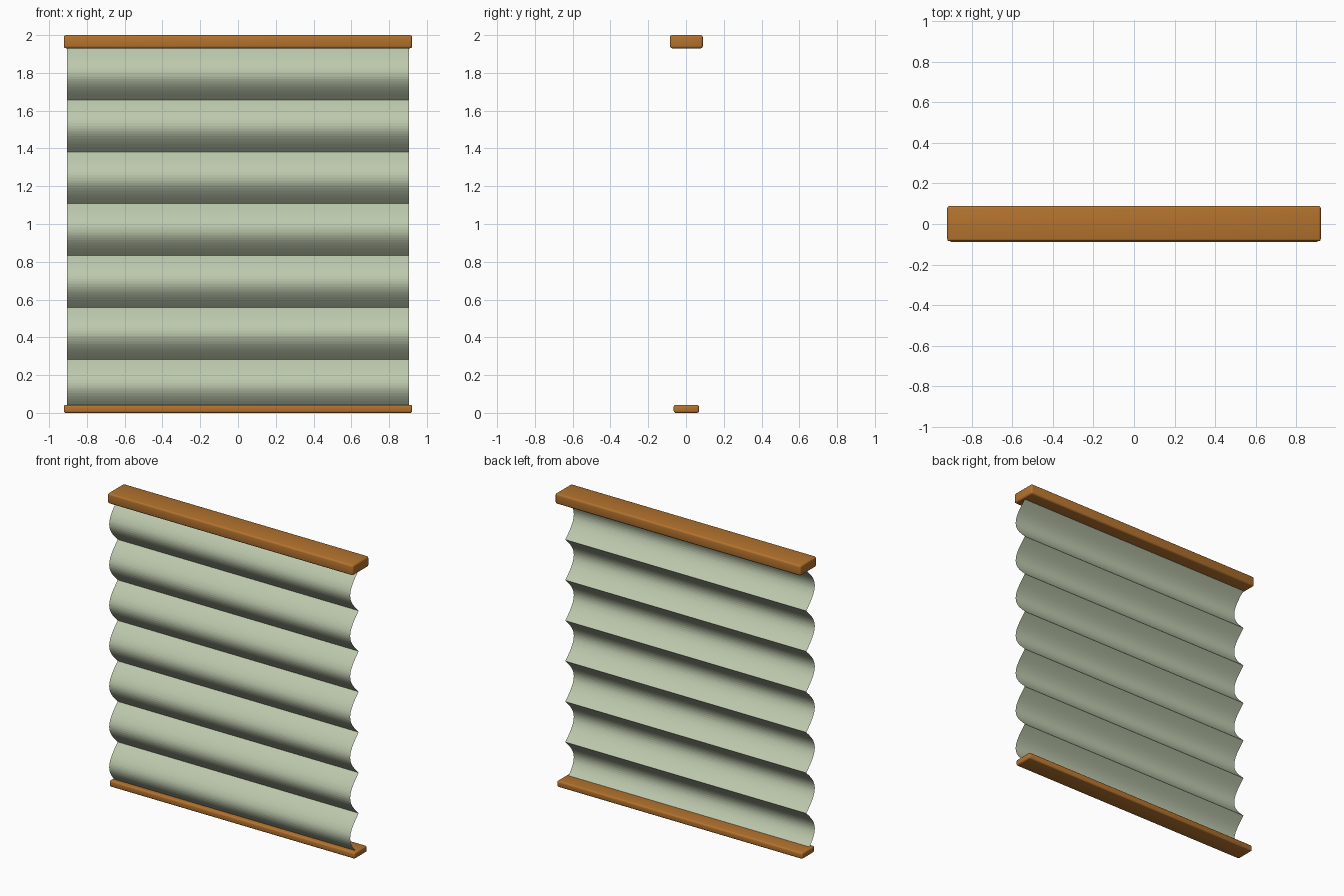
import bpy, bmesh, math

if "Cube" in bpy.data.objects:
    bpy.data.objects.remove(bpy.data.objects["Cube"])


def material(name, rgb):
    m = bpy.data.materials.new(name)
    m.diffuse_color = (*rgb, 1)
    m.use_nodes = True
    m.node_tree.nodes["Principled BSDF"].inputs["Base Color"].default_value = m.diffuse_color
    return m


WOOD = material("warm wood", (0.456, 0.171, 0.027))
FABRIC = material("sage fabric", (0.51, 0.585, 0.42))

Y0 = 0.002  # plane in which the fabric cusps hang


def rail(name, half_x, half_y, z0, z1, bevel):
    """Solid wooden bar with softly rounded edges."""
    bpy.ops.mesh.primitive_cube_add(size=1, location=(0, Y0, (z0 + z1) / 2))
    ob = bpy.context.object
    ob.name = name
    ob.scale = (2 * half_x, 2 * half_y, z1 - z0)
    bpy.ops.object.transform_apply(location=False, rotation=False, scale=True)
    mod = ob.modifiers.new("rounded edges", 'BEVEL')
    mod.width = bevel
    mod.segments = 3
    bpy.ops.object.modifier_apply(modifier=mod.name)
    ob.data.materials.append(WOOD)
    bpy.ops.object.shade_smooth_by_angle(angle=math.radians(35))
    return ob


# Head rail and bottom rail
rail("head_rail", 0.922, 0.087, 1.93, 2.0, 0.012)
rail("bottom_rail", 0.922, 0.067, 0.0, 0.042, 0.010)

# Fabric: one thin sheet of seven forward-bulging folds meeting in sharp cusps
FOLDS, STEPS = 7, 20
TOP, BOTTOM, DEPTH, HALF = 1.932, 0.008, 0.091, 0.905
bm = bmesh.new()
previous = None
for i in range(FOLDS * STEPS + 1):
    t = i / STEPS
    y = Y0 - DEPTH * abs(math.sin(math.pi * t))
    z = TOP + (BOTTOM - TOP) * t / FOLDS
    row = [bm.verts.new((x, y, z)) for x in (-HALF, HALF)]
    if previous:
        bm.faces.new((previous[0], row[0], row[1], previous[1]))
    previous = row
mesh = bpy.data.meshes.new("fabric_folds")
bm.to_mesh(mesh)
bm.free()
mesh.materials.append(FABRIC)
fabric = bpy.data.objects.new("fabric_folds", mesh)
bpy.context.collection.objects.link(fabric)
